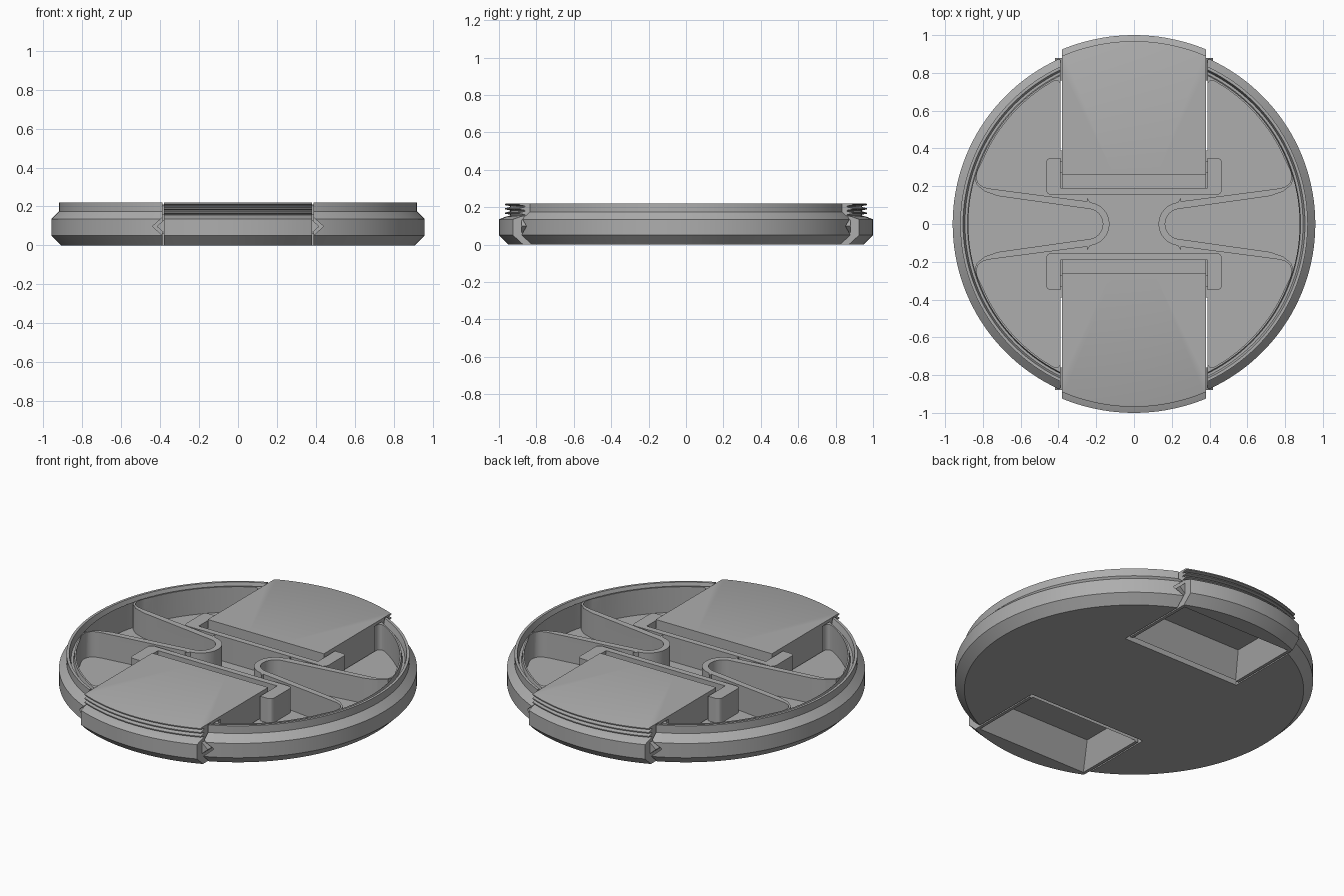
import bpy, bmesh, math
from mathutils import Vector

if "Cube" in bpy.data.objects:
    bpy.data.objects.remove(bpy.data.objects["Cube"])

grey = bpy.data.materials.new("mid_grey")
grey.use_nodes = True
grey.diffuse_color = (0.42, 0.42, 0.42, 1)
grey.node_tree.nodes["Principled BSDF"].inputs["Base Color"].default_value = (0.42, 0.42, 0.42, 1)


def make(name, bm):
    bmesh.ops.recalc_face_normals(bm, faces=bm.faces)
    me = bpy.data.meshes.new(name)
    bm.to_mesh(me)
    bm.free()
    me.materials.append(grey)
    ob = bpy.data.objects.new(name, me)
    bpy.context.collection.objects.link(ob)
    return ob


def lathe(name, profile, steps=144):
    """Solid of revolution; the profile runs from axis to axis."""
    bm = bmesh.new()
    vs = [bm.verts.new((r, 0, z)) for r, z in profile]
    es = [bm.edges.new(p) for p in zip(vs, vs[1:])]
    bmesh.ops.spin(bm, geom=vs + es, cent=(0, 0, 0), axis=(0, 0, 1),
                   angle=2 * math.pi, steps=steps, use_duplicate=False)
    bmesh.ops.remove_doubles(bm, verts=bm.verts, dist=0.0001)
    return make(name, bm)


def prism(name, pts, lo, hi, top=None, along_y=False):
    """Extrude an outline in z (or an x-z outline in y), optionally tapered."""
    bm = bmesh.new()
    def put(p, h):
        return bm.verts.new((p[0], h, p[1]) if along_y else (p[0], p[1], h))
    a = [put(p, lo) for p in pts]
    b = [put(p, hi) for p in (top or pts)]
    bm.faces.new(a)
    bm.faces.new(b[::-1])
    for i in range(len(a)):
        j = (i + 1) % len(a)
        bm.faces.new((a[i], a[j], b[j], b[i]))
    return make(name, bm)


def rect(x, y0, y1):
    return [(-x, y0), (x, y0), (x, y1), (-x, y1)]


def boolean(ob, tool, op="DIFFERENCE"):
    m = ob.modifiers.new("cut", "BOOLEAN")
    m.object, m.operation, m.solver = tool, op, "EXACT"
    bpy.context.view_layer.objects.active = ob
    bpy.ops.object.modifier_apply(modifier=m.name)
    bpy.data.objects.remove(tool)


def corner(a, c, b, d, n=8):
    """Round the corner c between a and b, starting d away from it."""
    a, c, b = Vector(a), Vector(c), Vector(b)
    p, q = c + (a - c).normalized() * d, c + (b - c).normalized() * d
    return [tuple(p * (1 - t) ** 2 + c * 2 * t * (1 - t) + q * t * t)
            for t in (i / n for i in range(n + 1))]


def arc(cx, r, a0, a1, n):
    out = []
    for i in range(n + 1):
        a = math.radians(a0 + (a1 - a0) * i / n)
        out.append((cx + r * math.cos(a), r * math.sin(a)))
    return out


def flip_x(pts):
    return [(-x, y) for x, y in reversed(pts)]


def flip_y(pts):
    return [(x, -y) for x, y in reversed(pts)]


# Body disc with chamfered rim and a small groove inside the top edge
body = lathe("cap_body", [(0, 0), (0.91, 0), (0.96, 0.05), (0.96, 0.135), (0.92, 0.175),
                          (0.92, 0.22), (0.905, 0.22), (0.895, 0.185), (0.882, 0.185),
                          (0.877, 0.21), (0, 0.21)])

# Main cavity: four rounded pockets joined through the middle
FLOOR = 0.06
quarter = arc(0.245, 0.115, 180, 97, 10)[1:]
quarter += [(0.25, 0.14), (0.25, 0.12)]
quarter += corner((0.25, 0.12), (0.86, 0.2), (0.8, 0.35), 0.1)
quarter += arc(0, 0.868, 23, 56, 14)
quarter += corner((0.485, 0.72), (0.39, 0.78), (0.385, 0.6), 0.06)
quarter += [(0.38, 0.7)]
right_half = flip_y(quarter) + [(0.13, 0)] + quarter
boolean(body, prism("cavity_cutter", right_half + flip_x(right_half), FLOOR, 0.4))

# Side tongues, leaving a thin curved wall around each
upper = arc(0.245, 0.08, 180, 97, 10)[1:] + [(0.72, 0.148), (0.79, 0.172), (0.835, 0.21)]
tongue = flip_y(upper) + [(0.165, 0)] + upper + arc(0, 0.877, 16, -16, 12)
for pts in (tongue, flip_x(tongue)):
    boolean(body, prism("tongue_cutter", pts, FLOOR, 0.4))

# Slots for the sliding tabs, with V grooves in their sides
for s in (1, -1):
    boolean(body, prism("slot_cutter", rect(0.388, s * 0.39, s * 1.2), -0.1, 0.4))
    for side in (1, -1):
        vee = [(side * 0.37, 0.035), (side * 0.44, 0.098), (side * 0.37, 0.16)]
        boolean(body, prism("groove_cutter", vee, s * 0.76, s * 1.1, along_y=True))

# Sliding tabs with threaded rims and finger recesses underneath
rim = [(0, 0), (0.95, 0), (1, 0.05), (1, 0.135), (0.962, 0.15)]
for i in range(3):
    z = 0.15 + i * 0.023
    rim += [(0.94, z + 0.005), (0.94, z + 0.01), (0.968, z + 0.015), (0.968, z + 0.021)]
rim += [(0.96, 0.22), (0, 0.22)]

parts = [body]
for s, label in ((-1, "front"), (1, "back")):
    tab = lathe(label + "_tab", rim)
    boolean(tab, prism("tab_bounds", rect(0.38, s * 0.26, s * 1.2), -0.1, 0.4), "INTERSECT")
    boolean(tab, prism("clearance_cutter", rect(0.5, s * 0.1, s * 0.42), -0.1, FLOOR + 0.005))
    boolean(tab, prism("recess_cutter", rect(0.365, s * 0.41, s * 0.86), -0.01, 0.14,
                       top=rect(0.31, s * 0.5, s * 0.76)))
    parts.append(tab)

    # Low lip behind the tab
    parts.append(prism(label + "_tab_lip", rect(0.38, s * 0.19, s * 0.262), FLOOR, 0.13))

    # Bracket wrapping the inner end of the tab
    half = [(0.39, 0.19), (0.39, 0.35)]
    half += corner((0.39, 0.35), (0.465, 0.35), (0.465, 0.155), 0.03, 4)
    half += corner((0.465, 0.35), (0.465, 0.155), (0, 0.155), 0.03, 4)
    outline = [(x, s * y) for x, y in half + flip_x(half)]
    parts.append(prism(label + "_bracket", outline, FLOOR - 0.005, 0.205))

    # Guide ribs and stop pins on the tab sides
    for side, where in ((1, "left"), (-1, "right")):
        vee = [(side * 0.37, 0.055), (side * 0.418, 0.098), (side * 0.37, 0.14)]
        parts.append(prism(f"{label}_{where}_guide_rib", vee, s * 0.76, s * 0.88, along_y=True))
        pin = [(side * 0.37, s * 0.27), (side * 0.395, s * 0.27),
               (side * 0.395, s * 0.33), (side * 0.37, s * 0.33)]
        parts.append(prism(f"{label}_{where}_stop_pin", pin, FLOOR, 0.16))

for ob in parts:
    bpy.ops.object.select_all(action="DESELECT")
    ob.select_set(True)
    bpy.context.view_layer.objects.active = ob
    bpy.ops.object.shade_smooth_by_angle(angle=math.radians(25))
